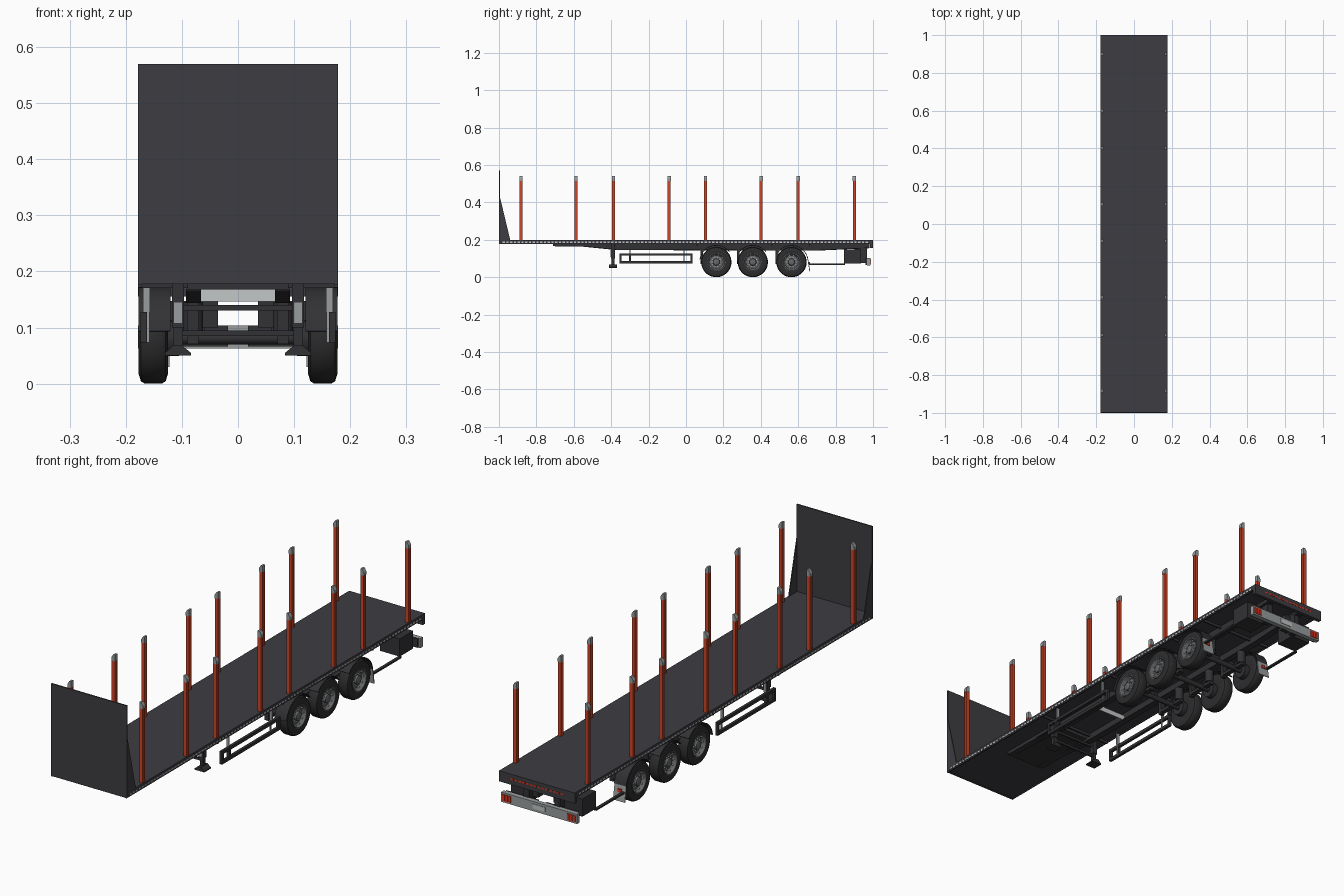
import bpy, bmesh, math
from mathutils import Matrix, Vector

if "Cube" in bpy.data.objects:
    bpy.data.objects.remove(bpy.data.objects["Cube"])


def mat(name, r, g, b):
    m = bpy.data.materials.new(name)
    m.diffuse_color = (r, g, b, 1)
    m.use_nodes = True
    m.node_tree.nodes["Principled BSDF"].inputs["Base Color"].default_value = m.diffuse_color
    return m


DECK = mat("charcoal deck", 0.047, 0.045, 0.053)
FRAME = mat("dark chassis", 0.032, 0.032, 0.036)
TYRE = mat("tyre rubber", 0.026, 0.026, 0.028)
RIM = mat("rim steel", 0.13, 0.135, 0.14)
GREY = mat("galvanised grey", 0.32, 0.34, 0.34)
LIGHT = mat("light grey", 0.55, 0.57, 0.57)
ORANGE = mat("orange red stake", 0.62, 0.06, 0.02)
RED = mat("red lamp", 0.75, 0.035, 0.015)


class Part:
    """Collects simple solids into one named object."""
    def __init__(self, name, material):
        self.name, self.material, self.bm = name, material, bmesh.new()

    def box(self, x0, x1, y0, y1, z0, z1):
        c = Matrix.Translation(((x0 + x1) / 2, (y0 + y1) / 2, (z0 + z1) / 2))
        s = Matrix.Diagonal((abs(x1 - x0), y1 - y0, z1 - z0, 1))
        bmesh.ops.create_cube(self.bm, size=1, matrix=c @ s)

    def prism(self, pts, a, b, axis="x"):
        """Extrude a profile: (y,z) along x, or (x,z) along y."""
        def at(p, d):
            return (d, p[0], p[1]) if axis == "x" else (p[0], d, p[1])
        v0 = [self.bm.verts.new(at(p, a)) for p in pts]
        v1 = [self.bm.verts.new(at(p, b)) for p in pts]
        self.bm.faces.new(v0)
        self.bm.faces.new(v1[::-1])
        for i in range(len(pts)):
            j = (i + 1) % len(pts)
            self.bm.faces.new((v0[i], v0[j], v1[j], v1[i]))

    def rod(self, p, q, r, n=12):
        p, q = Vector(p), Vector(q)
        rot = (q - p).to_track_quat("Z", "Y").to_matrix().to_4x4()
        bmesh.ops.create_cone(self.bm, cap_ends=True, segments=n, radius1=r, radius2=r,
                              depth=(q - p).length, matrix=Matrix.Translation((p + q) / 2) @ rot)

    def lathe(self, prof, side, cy, cz, n=32):
        """Spin an (x, radius) profile round a wheel axle."""
        rings = [[self.bm.verts.new((side * x, cy + r * math.cos(2 * math.pi * i / n),
                                     cz + r * math.sin(2 * math.pi * i / n)))
                  for i in range(n)] for x, r in prof]
        for a, b in zip(rings, rings[1:]):
            for i in range(n):
                self.bm.faces.new((a[i], a[(i + 1) % n], b[(i + 1) % n], b[i]))
        self.bm.faces.new(rings[-1])
        self.bm.faces.new(rings[0][::-1])

    def done(self, smooth=False):
        bmesh.ops.recalc_face_normals(self.bm, faces=self.bm.faces)
        me = bpy.data.meshes.new(self.name)
        self.bm.to_mesh(me)
        self.bm.free()
        me.materials.append(self.material)
        ob = bpy.data.objects.new(self.name, me)
        bpy.context.collection.objects.link(ob)
        if smooth:
            bpy.context.view_layer.objects.active = ob
            ob.select_set(True)
            bpy.ops.object.shade_smooth_by_angle(angle=math.radians(35))
            ob.select_set(False)


W = 0.178
SIDES = (-1, 1)
WHEELS = (0.162, 0.357, 0.564)
CZ = 0.081

# Load deck, front wall and gussets
p = Part("deck", DECK)
p.box(-W, W, -1, 1, 0.182, 0.2)
p.box(-W, W, 0.985, 1, 0.155, 0.199)
for s in SIDES:
    p.box(s * (W - 0.006), s * (W - 0.001), -1, 0.99, 0.177, 0.183)
p.done()
p = Part("front_wall", DECK)
p.box(-W, W, -1, -0.994, 0.178, 0.57)
for s in SIDES:
    p.prism([(-0.995, 0.2), (-0.94, 0.2), (-0.995, 0.43)], s * W, s * (W - 0.004))
p.done()

# Dashed slots along the deck edges
p = Part("edge_slots", LIGHT)
for s in SIDES:
    for i in range(98):
        y = -0.98 + i * 0.02
        p.box(s * (W - 0.001), s * (W + 0.0006), y, y + 0.012, 0.184, 0.190)
p.done()

# Side stakes with grey slanted caps
p, c = Part("stakes", ORANGE), Part("stake_caps", GREY)
for y in (-0.883, -0.588, -0.388, -0.09, 0.104, 0.402, 0.60, 0.90):
    for s in SIDES:
        p.box(s * 0.162, s * 0.174, y - 0.007, y + 0.007, 0.2, 0.516)
        for d in (-0.008, 0.005):
            p.box(s * 0.161, s * 0.176, y + d, y + d + 0.003, 0.2, 0.516)
        c.prism([(s * 0.161, 0.514), (s * 0.177, 0.514), (s * 0.177, 0.528), (s * 0.169, 0.541),
                 (s * 0.161, 0.541)], y - 0.0085, y + 0.0085, "y")
p.done()
c.done()

# Chassis beams and coupling plate
p = Part("chassis", FRAME)
low = [(-0.70, 0.165), (-0.56, 0.164), (-0.37, 0.145), (0.70, 0.142), (0.98, 0.155)]
for s in SIDES:
    p.prism(low + [(0.98, 0.183), (-0.70, 0.183)], s * 0.076, s * 0.083)
    p.prism(low + [(y, z + 0.004) for y, z in low[::-1]], s * 0.066, s * 0.093)
for y in (-0.38, 0.06, 0.46, 0.66):
    p.box(-0.172, 0.172, y - 0.003, y + 0.003, 0.170, 0.183)
p.box(-0.09, 0.09, -0.71, -0.40, 0.168, 0.183)
for z in (0.135, 0.09):
    p.box(-0.105, 0.105, -0.394, -0.386, z - 0.005, z + 0.005)
p.done()
p = Part("connector_plate", LIGHT)
p.box(-0.075, 0.075, -0.153, -0.150, 0.146, 0.168)
p.done()

# Landing legs
p, g = Part("landing_legs", FRAME), Part("leg_fittings", GREY)
for s in SIDES:
    p.box(s * 0.096, s * 0.118, -0.401, -0.379, 0.1, 0.183)
    p.box(s * 0.099, s * 0.115, -0.398, -0.382, 0.062, 0.1)
    p.prism([(s * 0.084, 0.05), (s * 0.13, 0.05), (s * 0.13, 0.055), (s * 0.115, 0.068),
             (s * 0.1, 0.068), (s * 0.084, 0.055)], -0.412, -0.368, "y")
    g.box(s * 0.1, s * 0.114, -0.403, -0.401, 0.108, 0.145)
p.done()
g.done()

# Side guards: front frames with posts, and a single rear rail
p, g = Part("side_guards", FRAME), Part("guard_posts", GREY)
for s in SIDES:
    a, b = s * 0.162, s * 0.174
    for z in (0.073, 0.115):
        p.box(a, b, -0.355, 0.035, z, z + 0.013)
    for y in (-0.355, -0.305, 0.024):
        p.box(a, b, y, y + 0.011, 0.073, 0.128)
    p.box(a, b, 0.66, 0.85, 0.066, 0.073)
    for y in (-0.30, -0.01):
        g.box(s * 0.157, s * 0.169, y - 0.003, y + 0.003, 0.128, 0.18)
        g.box(s * 0.158, s * 0.162, y - 0.003, y + 0.003, 0.073, 0.128)
p.done()
g.done()

# Wheels: tyre, dished rim, bolts
tyres, rims, bolts = Part("tyres", TYRE), Part("rims", RIM), Part("wheel_bolts", LIGHT)
TP = [(0.128, 0.045), (0.125, 0.064), (0.129, 0.077), (0.136, 0.081), (0.166, 0.081),
      (0.173, 0.077), (0.177, 0.064), (0.175, 0.048), (0.150, 0.046)]
RP = [(0.130, 0.047), (0.1765, 0.0485), (0.1765, 0.045), (0.166, 0.042), (0.160, 0.036),
      (0.163, 0.024), (0.163, 0.019), (0.173, 0.017), (0.176, 0.009)]
for s in SIDES:
    for y in WHEELS:
        tyres.lathe(TP, s, y, CZ, 36)
        rims.lathe(RP, s, y, CZ)
        for i in range(10):
            t = 2 * math.pi * i / 10
            for r, x, rad in ((0.0235, 0.168, 0.003), (0.039, 0.167, 0.0035)):
                q = (y + r * math.cos(t), CZ + r * math.sin(t))
                bolts.rod((s * 0.160, *q), (s * x, *q), rad, 6)
for q in (tyres, rims, bolts):
    q.done(True)

# Axles, brake drums, springs
p = Part("axles", FRAME)
for y in WHEELS:
    p.rod((-0.14, y, CZ), (0.14, y, CZ), 0.011, 16)
    for s in SIDES:
        p.rod((s * 0.105, y, CZ), (s * 0.13, y, CZ), 0.032, 20)
        p.rod((s * 0.08, y + 0.035, 0.09), (s * 0.08, y + 0.035, 0.145), 0.018, 16)
        p.box(s * 0.07, s * 0.09, y - 0.085, y + 0.05, CZ - 0.004, CZ + 0.01)
        p.box(s * 0.07, s * 0.09, y - 0.085, y - 0.07, CZ - 0.01, 0.15)
p.done(True)

# Mudguards following the wheels, with grey rear flaps
p, f = Part("mudguards", FRAME), Part("mud_flaps", GREY)
for s in SIDES:
    for y, a0, a1 in zip(WHEELS, (172, 142, 142), (38, 38, 8)):
        ang = [math.radians(a0 + (a1 - a0) * i / 14) for i in range(15)]
        arc = [(y + 0.091 * math.cos(t), CZ + 0.091 * math.sin(t)) for t in ang]
        inn = [(y + 0.0875 * math.cos(t), CZ + 0.0875 * math.sin(t)) for t in ang[::-1]]
        p.prism(arc + inn, s * 0.12, s * 0.177)
    f.prism([(0.650, 0.095), (0.654, 0.095), (0.664, 0.03), (0.660, 0.03)], s * 0.122, s * 0.177)
p.done(True)
f.done()

# Tool boxes, rear bumper brackets and backing
p = Part("tool_boxes", FRAME)
for s in SIDES:
    p.box(s * 0.075, s * 0.168, 0.845, 0.935, 0.072, 0.147)
    p.box(s * 0.036, s * 0.076, 0.90, 0.94, 0.1, 0.16)
    p.box(s * 0.06, s * 0.085, 0.93, 0.968, 0.075, 0.16)
    p.box(s * 0.018, s * 0.17, 0.960, 0.969, 0.066, 0.104)
p.done()

# Rear bumper, blank plate and lamps
p = Part("rear_bumper", GREY)
p.box(-W, W, 0.968, 0.986, 0.063, 0.104)
p.done()
p = Part("blank_plate", LIGHT)
p.box(-0.03, 0.03, 0.985, 0.988, 0.075, 0.094)
p.done()
p = Part("rear_lamps", RED)
for s in SIDES:
    for i in range(3):
        x = s * (0.138 + i * 0.014)
        p.box(x - 0.0055, x + 0.0055, 0.985, 0.989, 0.070, 0.097)
    p.box(s * 0.142, s * 0.158, 0.654, 0.662, 0.066, 0.08)
for i in range(14):
    x = -0.117 + i * 0.018
    p.box(x - 0.006, x + 0.006, 0.999, 1.0008, 0.176, 0.183)
p.done()
